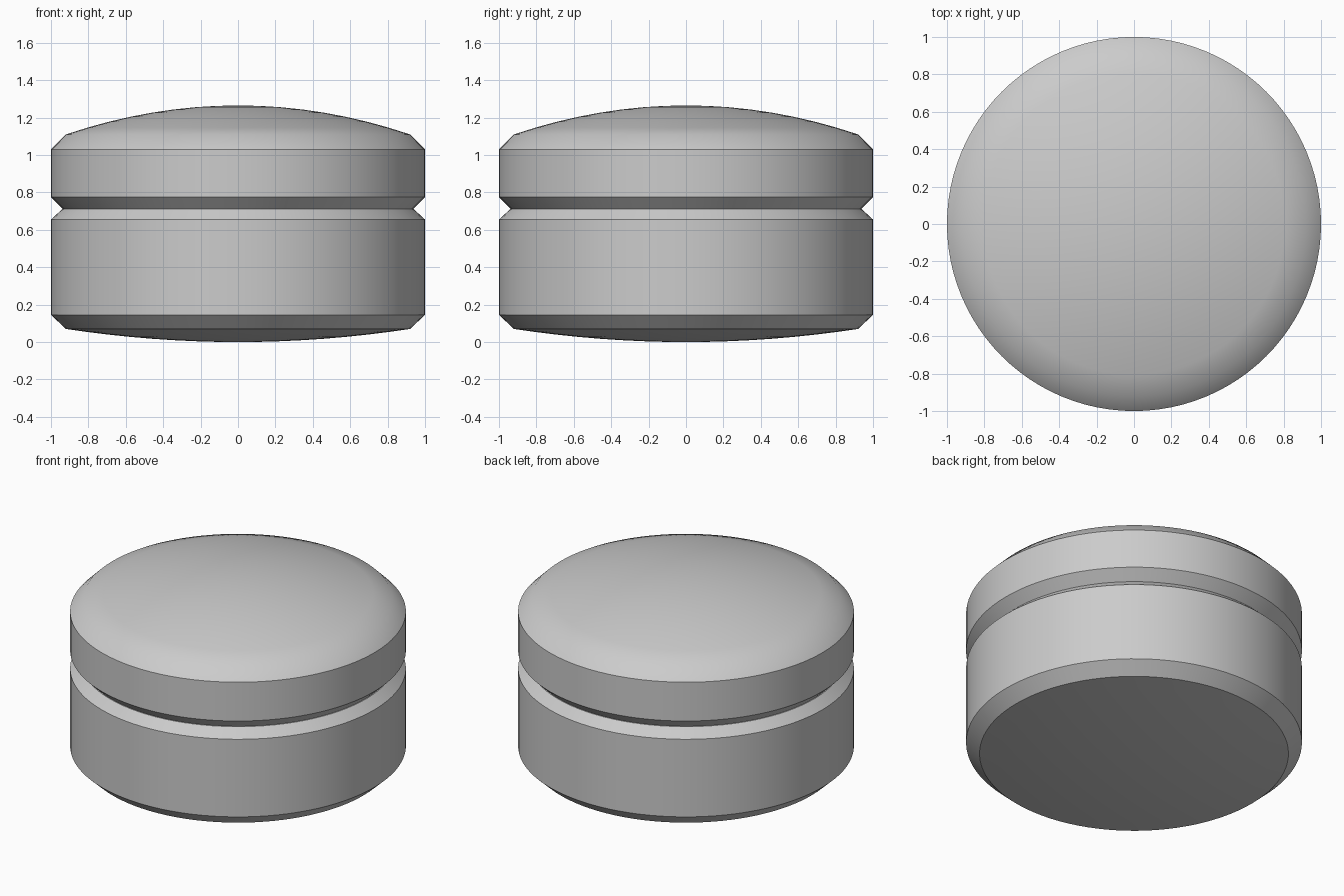
import bpy, bmesh, math

cube = bpy.data.objects.get("Cube")
if cube:
    bpy.data.objects.remove(cube, do_unlink=True)

SEGMENTS = 96

grey = bpy.data.materials.new("plain grey")
grey.use_nodes = True
colour = (0.6, 0.6, 0.6, 1.0)
grey.diffuse_color = colour
grey.node_tree.nodes["Principled BSDF"].inputs["Base Color"].default_value = colour


def dome(radius, rim_z, pole_z, steps=8):
    """Shallow curve from the pole (r = 0) out to the rim."""
    return [(radius * i / steps, pole_z + (rim_z - pole_z) * (i / steps) ** 2)
            for i in range(steps + 1)]


def lathe(name, profile):
    """Spin (radius, z) points around z; both ends lie on the axis."""
    bm = bmesh.new()
    verts = [bm.verts.new((r, 0, z)) for r, z in profile]
    edges = [bm.edges.new(pair) for pair in zip(verts, verts[1:])]
    bmesh.ops.spin(bm, geom=verts + edges, cent=(0, 0, 0), axis=(0, 0, 1),
                   angle=math.tau, steps=SEGMENTS, use_merge=True)
    bmesh.ops.remove_doubles(bm, verts=bm.verts, dist=1e-4)
    bmesh.ops.recalc_face_normals(bm, faces=bm.faces)
    mesh = bpy.data.meshes.new(name)
    bm.to_mesh(mesh)
    bm.free()
    mesh.materials.append(grey)
    obj = bpy.data.objects.new(name, mesh)
    bpy.context.collection.objects.link(obj)
    bpy.ops.object.select_all(action='DESELECT')
    obj.select_set(True)
    bpy.context.view_layer.objects.active = obj
    bpy.ops.object.shade_smooth_by_angle(angle=math.radians(30))
    return obj


# Lower drum: gently bulged underside, chamfered rims
lathe("lower_drum", dome(0.92, 0.07, 0.0)
      + [(1.0, 0.145), (1.0, 0.655), (0.94, 0.71), (0.0, 0.71)])

# Upper cap: chamfered underside forming the groove, domed top
lathe("upper_cap", [(0.0, 0.71), (0.935, 0.71), (1.0, 0.775), (1.0, 1.03)]
      + dome(0.92, 1.11, 1.265)[::-1])
